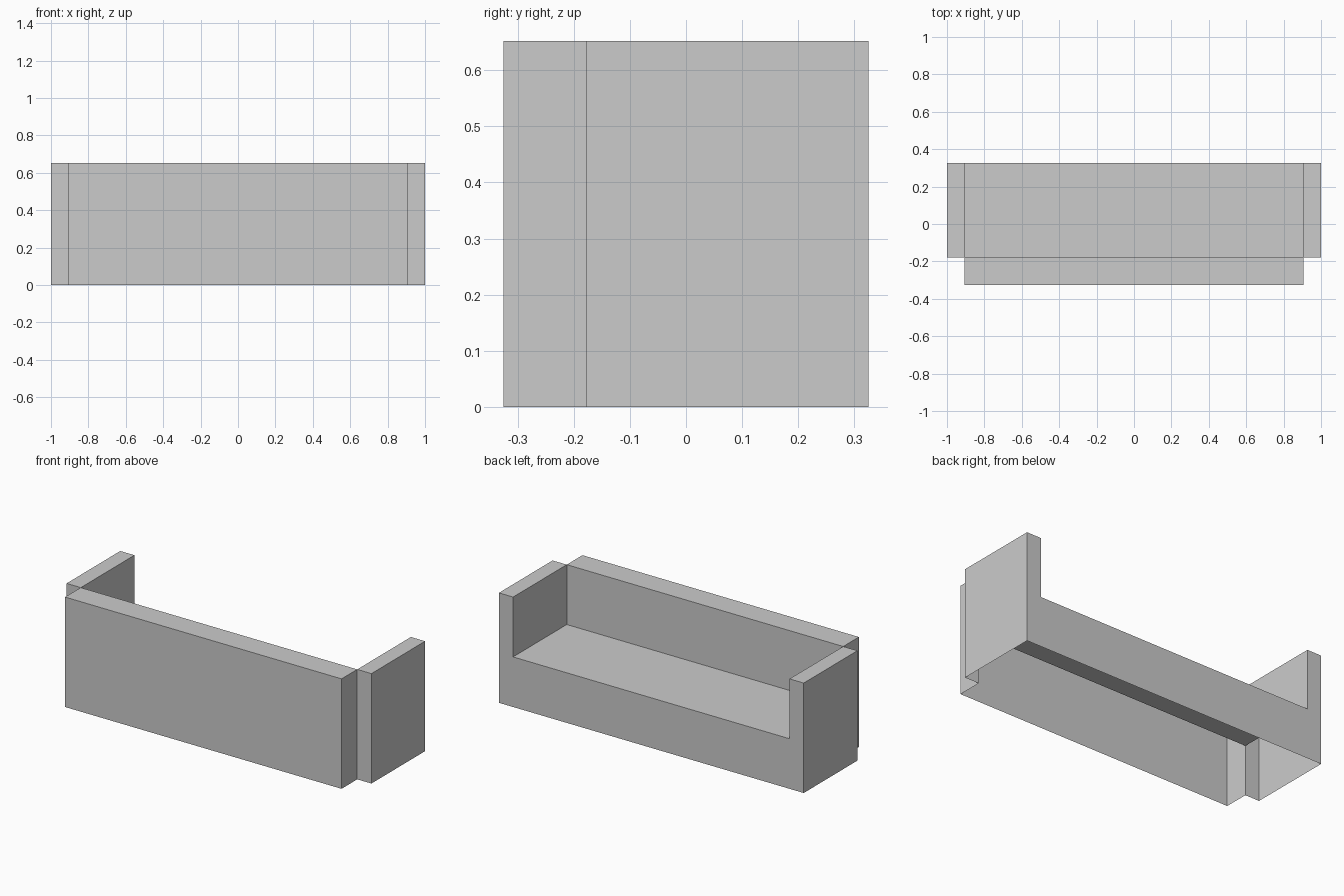
import bpy, bmesh
from mathutils import Vector, Matrix

if "Cube" in bpy.data.objects:
    bpy.data.objects.remove(bpy.data.objects["Cube"])

X, XI = 1.0, 0.907            # outer and inner half widths
BACK, MID, FRONT = -0.325, -0.178, 0.325
TOP, SEAT = 0.652, 0.297

grey = bpy.data.materials.new("light_grey")
grey.diffuse_color = (0.6, 0.6, 0.6, 1)
grey.use_nodes = True
grey.node_tree.nodes["Principled BSDF"].inputs["Base Color"].default_value = grey.diffuse_color


def shell(name, lo, hi, open_sides=(), open_below_seat=None):
    """Box without a bottom; some sides are left open, fully or below the seat."""
    lo, hi = Vector(lo), Vector(hi)
    bm = bmesh.new()
    bmesh.ops.create_cube(bm, size=1, matrix=Matrix.Translation((lo + hi) / 2)
                          @ Matrix.Diagonal((*(hi - lo), 1)))
    bm.normal_update()

    def facing(f, d):
        return f.normal.dot(Vector(d)) > 0.9

    gone = [f for f in bm.faces if any(facing(f, d) for d in ((0, 0, -1), *open_sides))]
    bmesh.ops.delete(bm, geom=gone, context='FACES')
    if open_below_seat:
        side = [f for f in bm.faces if facing(f, open_below_seat)]
        edges = {e for f in side for e in f.edges}
        verts = {v for f in side for v in f.verts}
        bmesh.ops.bisect_plane(bm, geom=side + list(edges) + list(verts),
                               plane_co=(0, 0, SEAT), plane_no=(0, 0, 1))
        bm.normal_update()
        low = [f for f in bm.faces if facing(f, open_below_seat)
               and f.calc_center_median().z < SEAT]
        bmesh.ops.delete(bm, geom=low, context='FACES')
    me = bpy.data.meshes.new(name)
    bm.to_mesh(me)
    bm.free()
    me.materials.append(grey)
    bpy.context.collection.objects.link(bpy.data.objects.new(name, me))


# Backrest, hollow and joined to the seat below seat height
shell("backrest", (-XI, BACK, 0), (XI, MID, TOP), open_below_seat=(0, 1, 0))

# Seat: top and front panel only
shell("seat", (-XI, MID, 0), (XI, FRONT, SEAT),
      open_sides=((1, 0, 0), (-1, 0, 0), (0, -1, 0)))

# Armrests on both sides
for name, s in (("left_armrest", -1), ("right_armrest", 1)):
    a, b = sorted((s * XI, s * X))
    shell(name, (a, MID, 0), (b, FRONT, TOP), open_below_seat=(-s, 0, 0))
